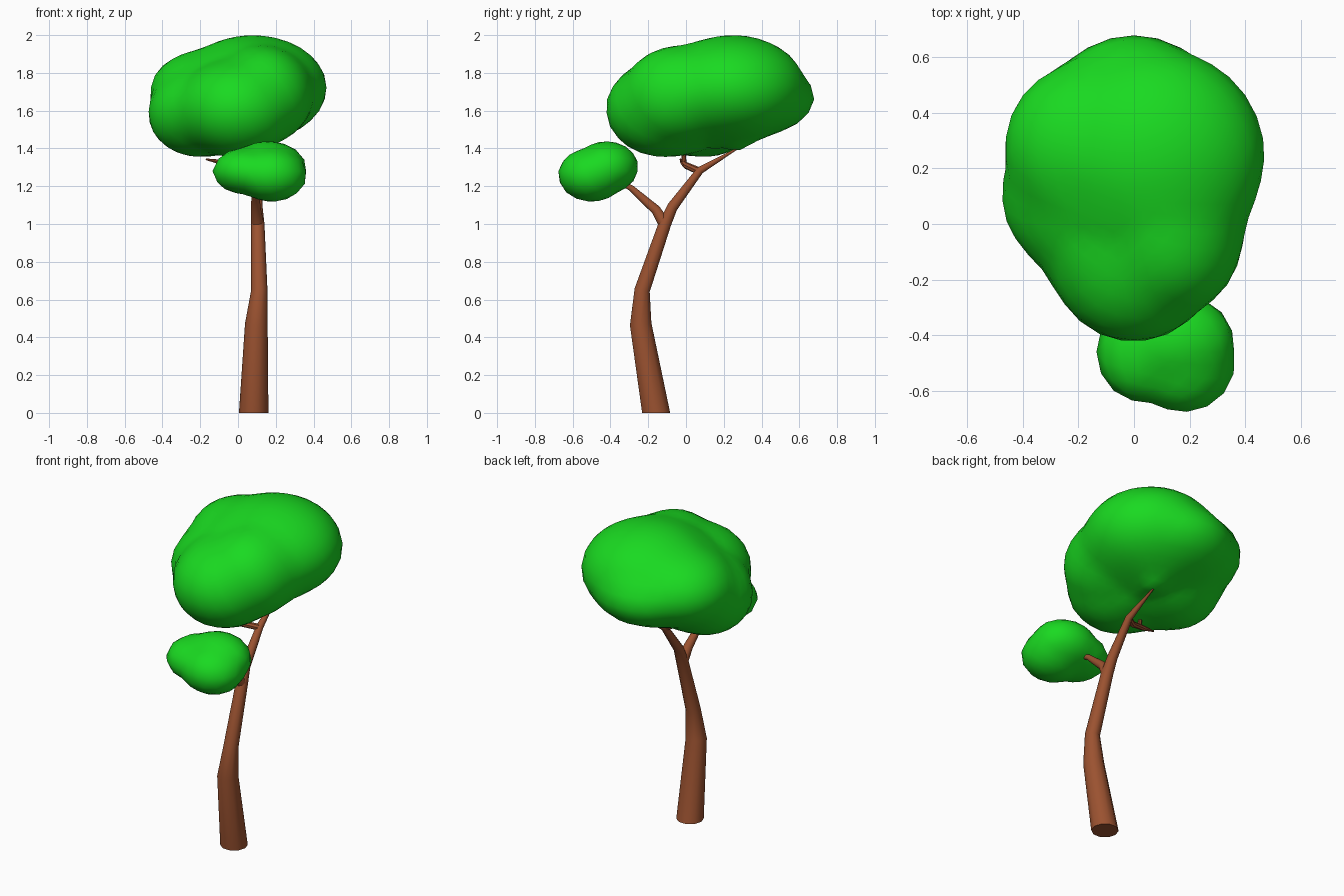
import bpy, bmesh, math
from mathutils import Vector, Matrix
from mathutils.bvhtree import BVHTree

if "Cube" in bpy.data.objects:
    bpy.data.objects.remove(bpy.data.objects["Cube"])


def material(name, rgb):
    m = bpy.data.materials.new(name)
    m.diffuse_color = (*rgb, 1)
    m.use_nodes = True
    m.node_tree.nodes["Principled BSDF"].inputs["Base Color"].default_value = m.diffuse_color
    return m


LEAF = material("leaf_green", (0.01, 0.7, 0.015))
BARK = material("bark_brown", (0.33, 0.085, 0.03))


def finish(bm, name, mat, angle):
    bmesh.ops.recalc_face_normals(bm, faces=bm.faces)
    me = bpy.data.meshes.new(name)
    bm.to_mesh(me)
    bm.free()
    ob = bpy.data.objects.new(name, me)
    bpy.context.collection.objects.link(ob)
    me.materials.append(mat)
    bpy.ops.object.select_all(action='DESELECT')
    ob.select_set(True)
    bpy.context.view_layer.objects.active = ob
    bpy.ops.object.shade_smooth_by_angle(angle=math.radians(angle))
    return ob


# Tapered tube through (x, y, z, radius) points
def limb(name, pts, sides=10, flat_base=False):
    bm = bmesh.new()
    pos = [Vector(p[:3]) for p in pts]
    rings = []
    for i, p in enumerate(pos):
        t = (pos[min(i + 1, len(pos) - 1)] - pos[max(i - 1, 0)]).normalized()
        if flat_base and i == 0:
            t = Vector((0, 0, 1))
        rot = Vector((0, 0, 1)).rotation_difference(t)
        r = pts[i][3]
        rings.append([bm.verts.new(p + rot @ Vector((
            r * math.cos(2 * math.pi * k / sides),
            r * math.sin(2 * math.pi * k / sides), 0))) for k in range(sides)])
    for a, b in zip(rings, rings[1:]):
        for k in range(sides):
            n = (k + 1) % sides
            bm.faces.new((a[k], a[n], b[n], b[k]))
    bm.faces.new(rings[0])
    bm.faces.new(rings[-1])
    return finish(bm, name, BARK, 40)


# Distance along direction d from c to the far side of an ellipsoid (0 if missed)
def ray_ellipsoid(c, d, centre, radii):
    o = Vector([(c[i] - centre[i]) / radii[i] for i in range(3)])
    v = Vector([d[i] / radii[i] for i in range(3)])
    b, a = o.dot(v), v.dot(v)
    disc = b * b - a * (o.dot(o) - 1)
    return (-b + math.sqrt(disc)) / a if disc > 0 else 0


# Lumpy leaf mass: sphere shrunk onto the hull of several ellipsoid lobes
def crown(name, centre, lobes, subdiv, lump):
    c = Vector(centre)
    hull = bmesh.new()
    for p, r in lobes:
        bmesh.ops.create_icosphere(
            hull, subdivisions=4, radius=1,
            matrix=Matrix.Translation(p) @ Matrix.Diagonal((*r, 1)))
    pts = [v.co.copy() for v in hull.verts]
    hull.free()
    hull = bmesh.new()
    for p in pts:
        hull.verts.new(p)
    res = bmesh.ops.convex_hull(hull, input=hull.verts)
    junk = [g for g in res["geom_interior"] if isinstance(g, bmesh.types.BMVert)]
    bmesh.ops.delete(hull, geom=junk, context='VERTS')
    tree = BVHTree.FromBMesh(hull)
    hull.free()
    bm = bmesh.new()
    bmesh.ops.create_icosphere(bm, subdivisions=subdiv, radius=1)
    for v in bm.verts:
        d = v.co.normalized()
        outer = tree.ray_cast(c, d)[3] or 0.1
        inner = max(ray_ellipsoid(c, d, p, r) for p, r in lobes)
        v.co = c + d * (outer * (1 - lump) + min(inner, outer) * lump)
    return finish(bm, name, LEAF, 60)


# Trunk and branches
limb("trunk", [(0.083, -0.158, 0, 0.078), (0.097, -0.24, 0.47, 0.060),
               (0.113, -0.232, 0.65, 0.043), (0.105, -0.112, 1.0, 0.035),
               (0.10, -0.072, 1.09, 0.030), (0.10, 0.075, 1.285, 0.021),
               (0.08, 0.29, 1.41, 0.003)], flat_base=True)
limb("front_branch", [(0.104, -0.113, 1.0, 0.034), (0.095, -0.16, 1.075, 0.027),
                      (0.09, -0.29, 1.19, 0.017), (0.09, -0.40, 1.25, 0.010)])
limb("side_branch", [(0.10, 0.07, 1.28, 0.020), (0.01, 0.0, 1.31, 0.018),
                     (-0.08, -0.015, 1.325, 0.015), (-0.17, -0.03, 1.343, 0.004)], 8)
limb("side_twig", [(-0.05, -0.01, 1.32, 0.014), (-0.06, -0.015, 1.42, 0.006)], 8)

# Large upper crown
crown("upper_crown", (0.0, 0.12, 1.66), [
    ((0.0, -0.12, 1.61), (0.30, 0.305, 0.255)),
    ((0.08, 0.25, 1.72), (0.39, 0.38, 0.28)),
    ((-0.205, 0.10, 1.585), (0.27, 0.27, 0.23)),
    ((0.0, 0.36, 1.67), (0.33, 0.32, 0.20)),
    ((-0.17, 0.28, 1.70), (0.295, 0.30, 0.22)),
    ((0.13, -0.05, 1.68), (0.26, 0.28, 0.26)),
    ((0.08, 0.27, 1.44), (0.06, 0.06, 0.05)),
], 4, 0.3)

# Small lower crown
crown("lower_crown", (0.12, -0.46, 1.28), [
    ((0.03, -0.46, 1.28), (0.165, 0.18, 0.12)),
    ((0.18, -0.50, 1.26), (0.185, 0.178, 0.142)),
    ((0.16, -0.42, 1.30), (0.20, 0.168, 0.138)),
], 3, 0.5)
